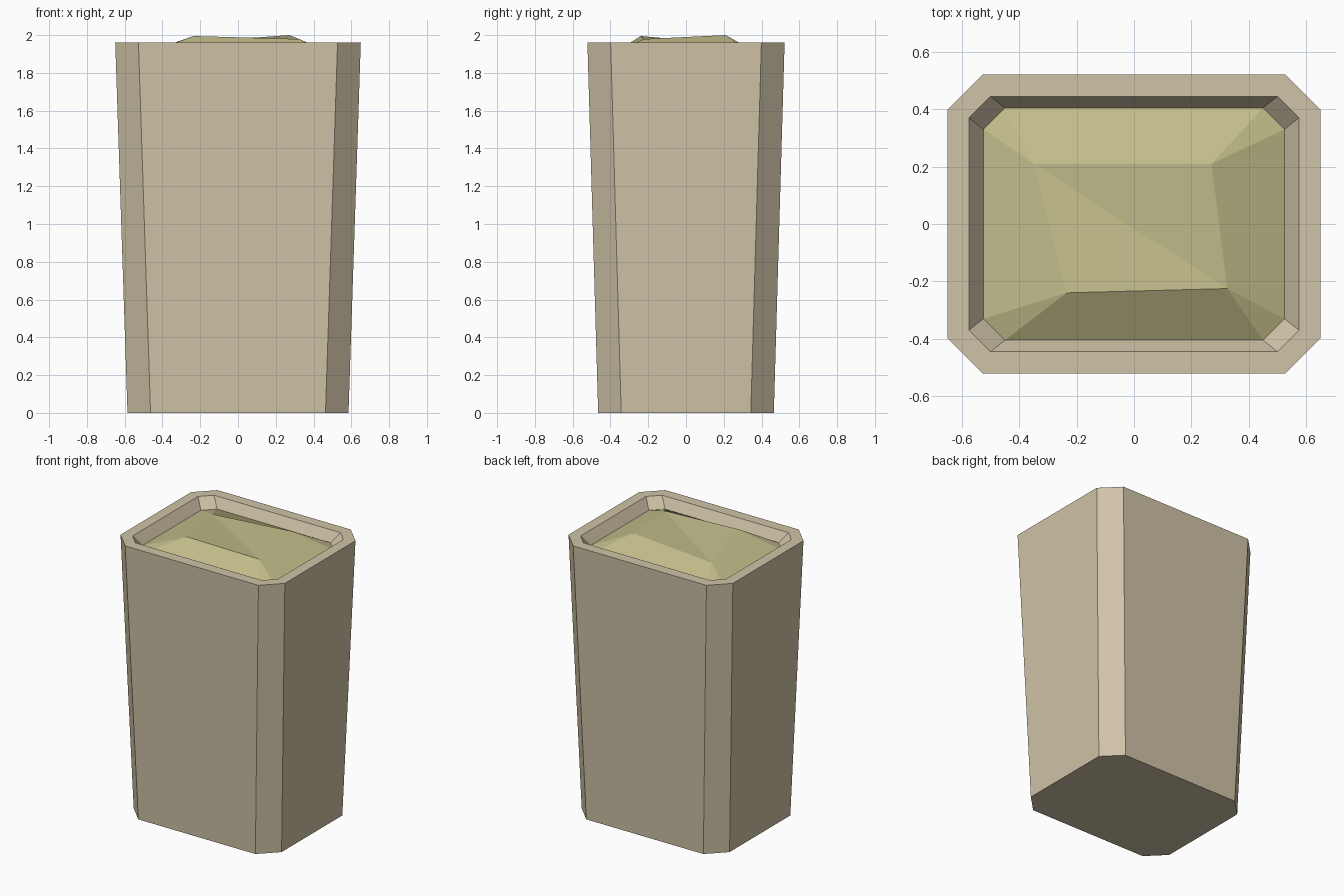
import bpy, bmesh

if "Cube" in bpy.data.objects:
    bpy.data.objects.remove(bpy.data.objects["Cube"])


def material(name, rgb):
    m = bpy.data.materials.new(name)
    lin = [((c / 255 + 0.055) / 1.055) ** 2.4 for c in rgb]
    m.diffuse_color = (*lin, 1)
    m.use_nodes = True
    m.node_tree.nodes["Principled BSDF"].inputs["Base Color"].default_value = m.diffuse_color
    return m


def octagon(bm, hx, hy, c, z):
    """Ring of a rectangle with cut corners, counter-clockwise from the right side."""
    pts = [(hx, -hy + c), (hx, hy - c), (hx - c, hy), (-hx + c, hy),
           (-hx, hy - c), (-hx, -hy + c), (-hx + c, -hy), (hx - c, -hy)]
    return [bm.verts.new((x, y, z)) for x, y in pts]


def finish(bm, name, mat):
    me = bpy.data.meshes.new(name)
    bm.to_mesh(me)
    bm.free()
    me.materials.append(mat)
    ob = bpy.data.objects.new(name, me)
    bpy.context.collection.objects.link(ob)
    return ob


stone = material("beige stone", (208, 196, 168))
moss = material("olive filling", (194, 189, 138))

# Tapered planter: base, outer rim, inner rim, inner ledge
bm = bmesh.new()
rings = [octagon(bm, *r) for r in [(0.585, 0.465, 0.122, 0),
                                   (0.65, 0.522, 0.123, 1.96),
                                   (0.575, 0.445, 0.075, 1.96),
                                   (0.525, 0.405, 0.075, 1.89)]]
for a, b in zip(rings, rings[1:]):
    for i in range(8):
        j = (i + 1) % 8
        bm.faces.new((a[i], a[j], b[j], b[i]))
bm.faces.new(rings[0][::-1])
finish(bm, "planter", stone)

# Uneven mound of filling inside the rim
bm = bmesh.new()
edge = octagon(bm, 0.525, 0.405, 0.075, 1.89)
peaks = [bm.verts.new(p) for p in [(0.27, 0.21, 2.0), (-0.35, 0.21, 1.955),
                                   (-0.235, -0.24, 1.995), (0.325, -0.225, 1.979)]]
for k in range(4):
    a, b = edge[2 * k + 1], edge[(2 * k + 2) % 8]
    c = edge[(2 * k + 3) % 8]
    p, q = peaks[k], peaks[(k + 1) % 4]
    bm.faces.new((a, b, p))
    bm.faces.new((b, c, q, p))
# top folds along a shallow valley
bm.faces.new((peaks[0], peaks[1], peaks[3]))
bm.faces.new((peaks[1], peaks[2], peaks[3]))
finish(bm, "filling_mound", moss)
